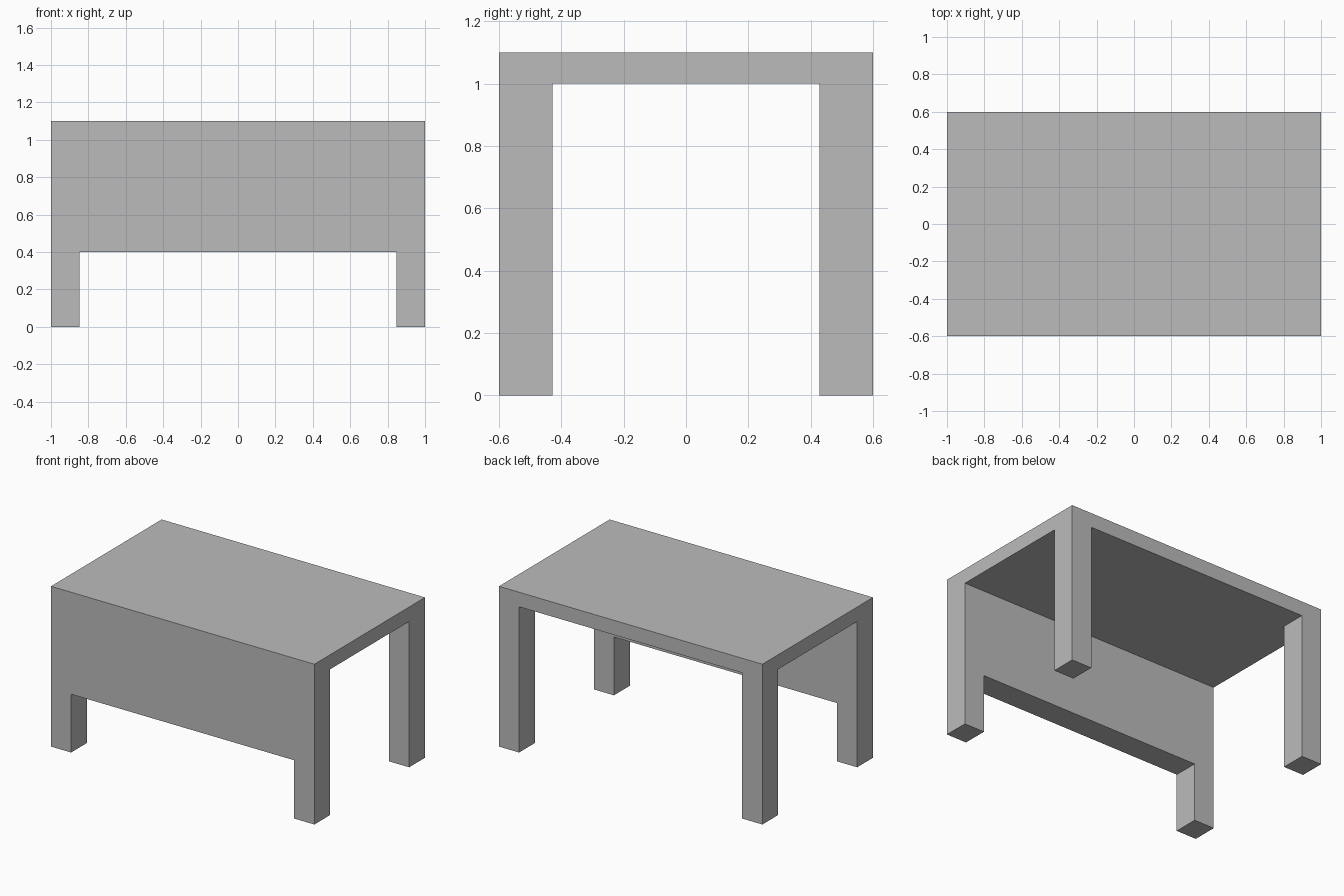
import bpy

default = bpy.data.objects.get("Cube")
if default:
    bpy.data.objects.remove(default, do_unlink=True)

LENGTH, DEPTH, HEIGHT = 2.0, 1.2, 1.1
LEG_X, LEG_Y = 0.153, 0.172     # leg section
TOP_UNDERSIDE = 1.0
PANEL_BOTTOM = 0.4
OVER = 0.2                      # cutter overshoot

grey = bpy.data.materials.new("plain grey")
grey.use_nodes = True
grey.diffuse_color = (0.5, 0.5, 0.5, 1)
grey.node_tree.nodes["Principled BSDF"].inputs["Base Color"].default_value = (0.5, 0.5, 0.5, 1)


def box(name, x, y, z):
    """Box spanning the given (low, high) range on each axis."""
    spans = (x, y, z)
    bpy.ops.mesh.primitive_cube_add(size=1, location=[(a + b) / 2 for a, b in spans])
    obj = bpy.context.object
    obj.name = obj.data.name = name
    obj.scale = [b - a for a, b in spans]
    bpy.ops.object.transform_apply(location=True, rotation=False, scale=True)
    obj.data.materials.append(grey)
    return obj


half_x, half_y = LENGTH / 2, DEPTH / 2
gap_x, gap_y = half_x - LEG_X, half_y - LEG_Y

# Solid block that the desk is carved from
desk = box("desk", (-half_x, half_x), (-half_y, half_y), (0, HEIGHT))

# Knee space, opening under the front panel, opening between the back legs
cutters = [
    box("knee_space_cutter", (-half_x - OVER, half_x + OVER), (-gap_y, gap_y), (-OVER, TOP_UNDERSIDE)),
    box("front_opening_cutter", (-gap_x, gap_x), (-half_y - OVER, 0), (-OVER, PANEL_BOTTOM)),
    box("back_opening_cutter", (-gap_x, gap_x), (0, half_y + OVER), (-OVER, TOP_UNDERSIDE)),
]

# Carve, then discard the cutters
bpy.context.view_layer.objects.active = desk
for cutter in cutters:
    cutter.hide_render = True
    cut = desk.modifiers.new(cutter.name, "BOOLEAN")
    cut.operation = "DIFFERENCE"
    cut.solver = "EXACT"
    cut.object = cutter
    bpy.ops.object.modifier_apply(modifier=cut.name)
    bpy.data.objects.remove(cutter, do_unlink=True)
